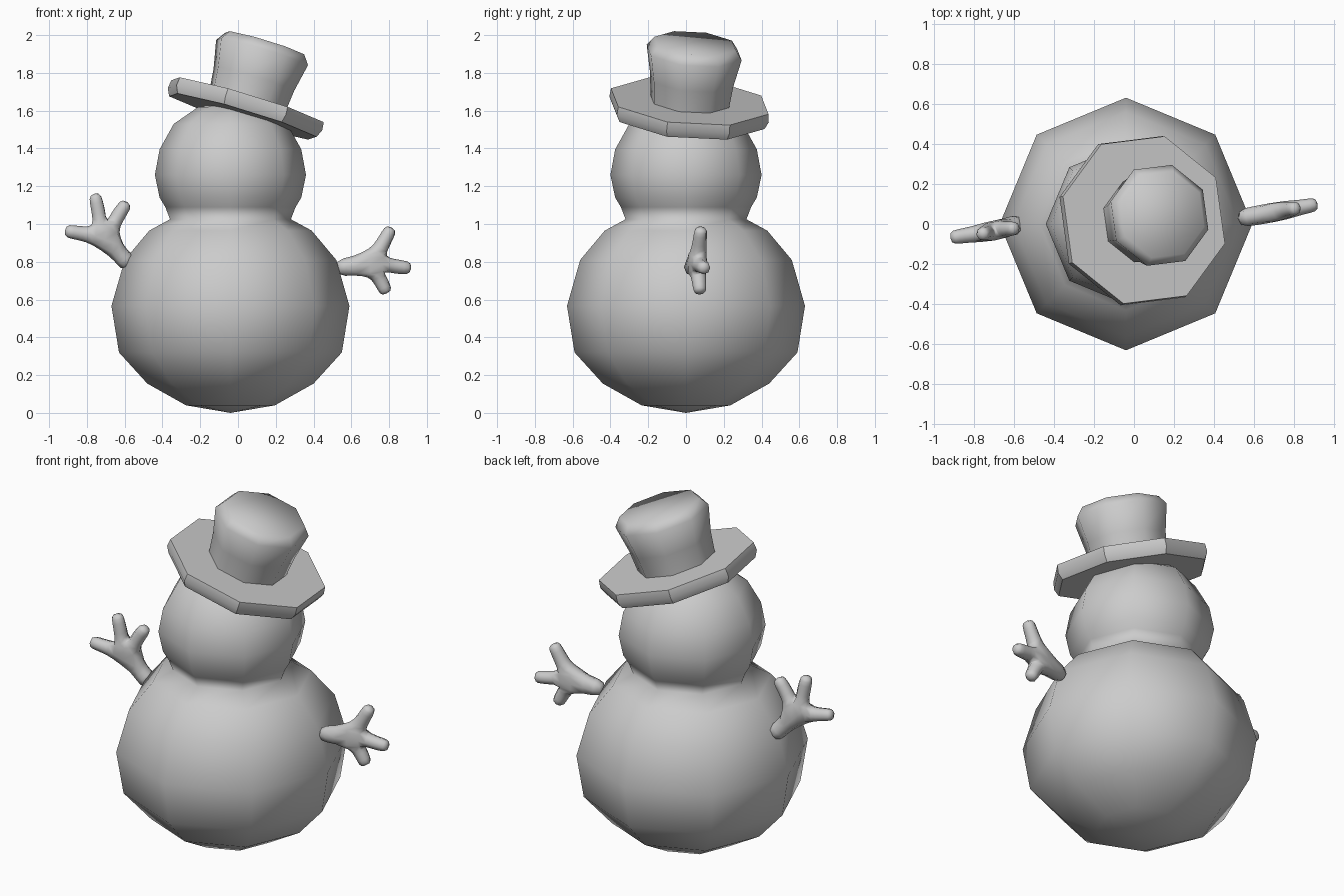
import bpy, bmesh, math
from mathutils import Vector

if "Cube" in bpy.data.objects:
    bpy.data.objects.remove(bpy.data.objects["Cube"], do_unlink=True)

grey = bpy.data.materials.new("plain grey")
grey.use_nodes = True
colour = (0.6, 0.6, 0.6, 1)
grey.diffuse_color = colour
grey.node_tree.nodes["Principled BSDF"].inputs["Base Color"].default_value = colour


def finish(obj, angle):
    """Give the part its material and shading."""
    obj.data.materials.clear()
    obj.data.materials.append(grey)
    bpy.ops.object.select_all(action="DESELECT")
    obj.select_set(True)
    bpy.context.view_layer.objects.active = obj
    if angle is None:
        bpy.ops.object.shade_smooth()
    else:
        bpy.ops.object.shade_smooth_by_angle(angle=math.radians(angle))


def lathe(name, profile, angle, phase=0, sides=8):
    """Revolve (radius, height) points, listed bottom to top, about z."""
    bm = bmesh.new()
    rings = []
    for r, z in profile:
        if r == 0:
            rings.append([bm.verts.new((0, 0, z))] * sides)
        else:
            turns = [phase + math.tau * i / sides for i in range(sides)]
            rings.append([bm.verts.new((r * math.cos(t), r * math.sin(t), z)) for t in turns])
    for low, high in zip(rings, rings[1:]):
        for i in range(sides):
            j = (i + 1) % sides
            corners = [low[i], low[j], high[j], high[i]]
            bm.faces.new(list(dict.fromkeys(corners)))
    # Close the open ends
    for ring in (rings[0][::-1], rings[-1]):
        if len(set(ring)) > 1:
            bm.faces.new(ring)
    bmesh.ops.recalc_face_normals(bm, faces=bm.faces)
    mesh = bpy.data.meshes.new(name)
    bm.to_mesh(mesh)
    bm.free()
    obj = bpy.data.objects.new(name, mesh)
    bpy.context.collection.objects.link(obj)
    finish(obj, angle)
    return obj


# Body and head share one continuous skin
body = lathe("body_and_head", [
    (0, 0), (0.235, 0.04), (0.44, 0.155), (0.59, 0.32), (0.63, 0.566),
    (0.56, 0.81), (0.43, 0.965), (0.32, 1.025), (0.345, 1.09), (0.375, 1.14),
    (0.40, 1.26), (0.375, 1.395), (0.30, 1.53), (0.17, 1.62), (0, 1.64)], None)
body.location.x = -0.04

# Hat, tilted on the head
phase = math.radians(-15)
brim = lathe("hat_brim", [(0.42, -0.085), (0.44, -0.045), (0.435, 0)], 35, phase)
crown = lathe("hat_crown", [(0.215, -0.02), (0.23, 0.12), (0.262, 0.27), (0.225, 0.32)], 60, phase)
tilt = Vector((0, 0, 1)).rotation_difference(Vector((0.3, 0.09, 1)))
for part in (brim, crown):
    part.rotation_mode = "QUATERNION"
    part.rotation_quaternion = tilt
    part.location = (0.05, 0.02, 1.65)


def arm(name, base, palm, tips):
    """Twig arm with three fingers, grown as a skin over a branching path."""
    base, palm = Vector(base), Vector(palm)
    points = [base, base.lerp(palm, 0.5), palm]
    radii = [0.054, 0.05, 0.055]
    edges = [(0, 1), (1, 2)]
    for tip in map(Vector, tips):
        n = len(points)
        points += [palm.lerp(tip, 0.55), tip]
        radii += [0.042, 0.036]
        edges += [(2, n), (n, n + 1)]
    mesh = bpy.data.meshes.new(name)
    mesh.from_pydata(points, edges, [])
    obj = bpy.data.objects.new(name, mesh)
    bpy.context.collection.objects.link(obj)
    skin = obj.modifiers.new("skin", "SKIN")
    skin.use_smooth_shade = True
    for i, r in enumerate(radii):
        mesh.skin_vertices[0].data[i].radius = (r, r)
    mesh.skin_vertices[0].data[0].use_root = True
    obj.modifiers.new("round", "SUBSURF").levels = 1
    # Bake the modifiers so the part is plain mesh
    graph = bpy.context.evaluated_depsgraph_get()
    baked = bpy.data.meshes.new_from_object(obj.evaluated_get(graph))
    obj.modifiers.clear()
    obj.data = baked
    finish(obj, None)


arm("right_arm", (-0.57, 0, 0.78), (-0.71, -0.035, 0.93),
    [(-0.92, -0.07, 0.965), (-0.76, -0.05, 1.165), (-0.585, -0.02, 1.12)])
arm("left_arm", (0.51, 0.025, 0.765), (0.71, 0.06, 0.79),
    [(0.815, 0.08, 0.985), (0.92, 0.1, 0.765), (0.79, 0.075, 0.63)])
